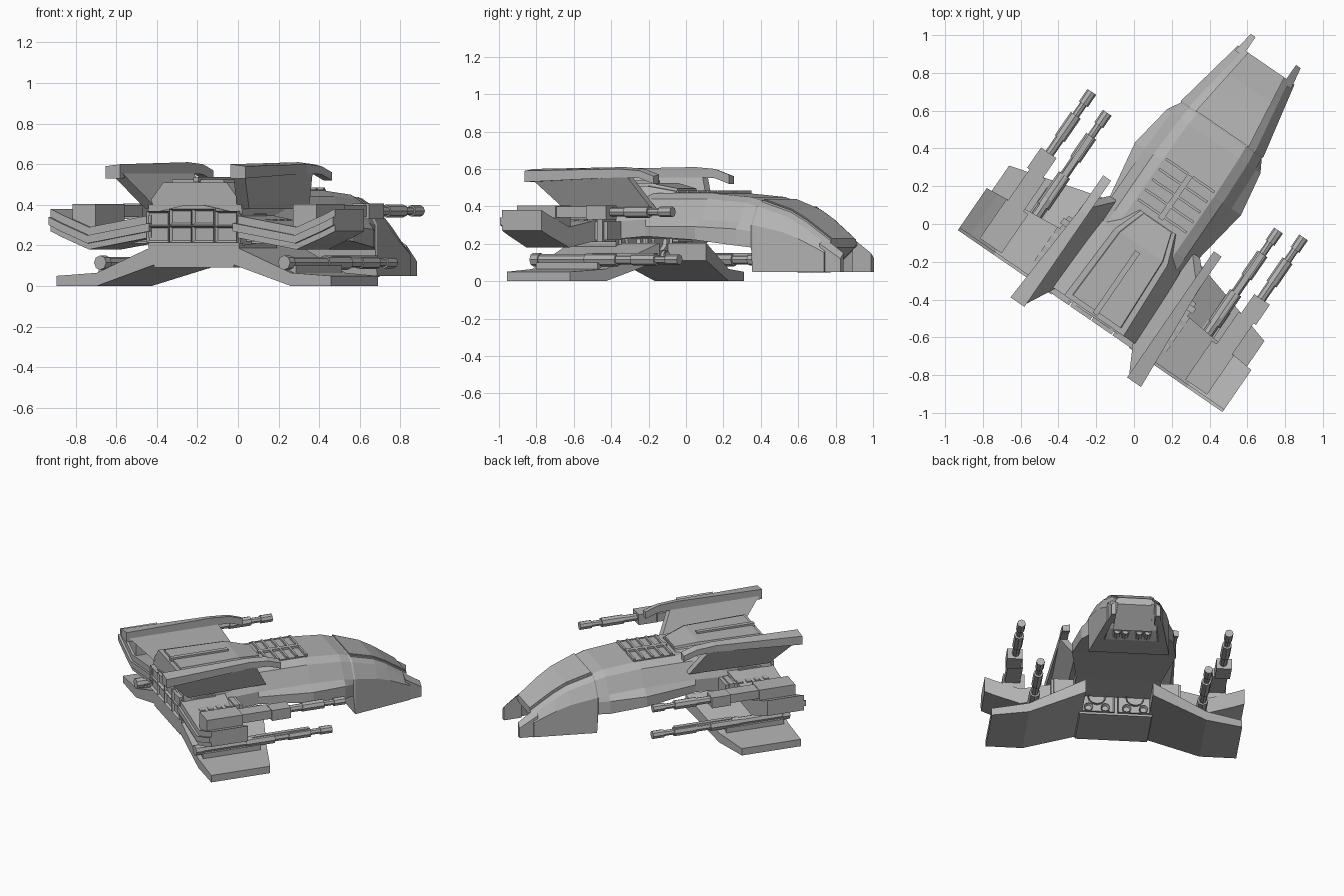
import bpy, bmesh, math
from mathutils import Matrix

cube = bpy.data.objects.get("Cube")
if cube:
    bpy.data.objects.remove(cube, do_unlink=True)

colour = (0.45, 0.45, 0.45, 1)
grey = bpy.data.materials.new("hull grey")
grey.use_nodes = True
grey.diffuse_color = colour
grey.node_tree.nodes["Principled BSDF"].inputs["Base Color"].default_value = colour

# Ship is modelled with its nose along +y, then turned to its heading
HEADING = Matrix.Rotation(math.radians(-34.5), 4, 'Z') @ Matrix.Translation((0.1, 0, 0))


def finish(name, bm, mirror=False):
    bmesh.ops.recalc_face_normals(bm, faces=bm.faces)
    mesh = bpy.data.meshes.new(name)
    bm.to_mesh(mesh)
    bm.free()
    mesh.materials.append(grey)
    ob = bpy.data.objects.new(name, mesh)
    bpy.context.collection.objects.link(ob)
    ob.matrix_world = HEADING
    if mirror:
        ob.modifiers.new("Mirror", 'MIRROR').use_axis[0] = True
    return ob


def loft(name, rings, mirror=False):
    """Skin a row of closed rings of (x, y, z) points and cap the ends."""
    bm = bmesh.new()
    rows = [[bm.verts.new(point) for point in ring] for ring in rings]
    for back, front in zip(rows, rows[1:]):
        for i in range(len(back)):
            bm.faces.new((back[i - 1], back[i], front[i], front[i - 1]))
    bm.faces.new(rows[0])
    bm.faces.new(rows[-1])
    return finish(name, bm, mirror)


def body(name, sections):
    """Symmetric loft along y from half outlines of (x, z)."""
    return loft(name, [[(x, y, z) for x, z in half] + [(-x, y, z) for x, z in reversed(half)]
                       for y, half in sections])


def wing(name, stations, rear, front):
    """Plate lofted outward; rear and front give its edges at each x."""
    return loft(name, [[(x, rear(x), low), (x, rear(x), high), (x, front(x), high), (x, front(x), low)]
                       for x, low, high in stations], mirror=True)


def add_box(bm, centre, size):
    matrix = Matrix.Translation(centre) @ Matrix.Diagonal((*size, 1))
    return bmesh.ops.create_cube(bm, size=1, matrix=matrix)["verts"]


def box(name, centre, size, mirror=False):
    bm = bmesh.new()
    add_box(bm, centre, size)
    return finish(name, bm, mirror)


def add_rod(bm, centre, length, radius, sides=8):
    matrix = Matrix.Translation(centre) @ Matrix.Rotation(-math.pi / 2, 4, 'X')
    return bmesh.ops.create_cone(bm, cap_ends=True, segments=sides, radius1=radius,
                                 radius2=radius, depth=length, matrix=matrix)["verts"]


def sink(bm, verts, direction, width, depth):
    """Inset the face looking along y in the given direction and push it in."""
    bm.normal_update()
    faces = {f for v in verts for f in v.link_faces if f.normal.y * direction > 0.9}
    bmesh.ops.inset_region(bm, faces=list(faces), thickness=width)
    for v in {v for f in faces for v in f.verts}:
        v.co.y -= direction * depth


def hull_half(width, top, floor, roof, bulge=0):
    """Crowned top, creased shoulder, upright side, and underside up to roof."""
    side = width + bulge
    return [(width * 0.6, top), (width * 0.8, top - 0.03), (width, top * 0.7), (side, top * 0.62),
            (side, floor), (width * 0.78, floor), (width * 0.74, roof)]


# Main hull: rear with side bulges, then drooping nose undercut between its cheeks
NOSE = [(y, 0.4 - y / 5, top, roof) for y, top, roof in
        ((0.68, 0.43, 0.05), (0.85, 0.375, 0.05), (0.94, 0.325, 0.08), (1.09, 0.22, 0.19))]
rear_hull = [(y, hull_half(width, top, floor, floor, bulge)) for y, width, top, floor, bulge in [
    (-0.5, 0.28, 0.43, 0.2, 0), (0, 0.28, 0.47, 0.24, 0), (0.36, 0.28, 0.47, 0.22, 0.06),
    (0.6, 0.27, 0.45, 0.19, 0.03), (0.67, 0.26, 0.43, 0.18, 0)]]
body("main_hull", rear_hull + [(y, hull_half(width, top, 0.05, roof))
                               for y, width, top, roof in NOSE])
loft("nose_cheek", [[(0.13, y, 0.05), (outer, y, 0.05), (outer, y, high - 0.03), (0.13, y, high)]
                    for y, outer, high in ((1.06, 0.18, 0.23), (1.18, 0.16, 0.15))], mirror=True)

# Cockpit canopy: a frame plate with a smaller pane on it
for name, share, lift in (("canopy_frame", 0.64, 0.004), ("canopy_pane", 0.58, 0.009)):
    body(name, [(y, [(width * share, top + lift), (width * share, top - 0.02)])
                for y, width, top, roof in NOSE])

# Undercut chin window and the sensors behind it
body("chin_window", [(y, [(width * 0.6, roof - 0.01), (width * 0.6, roof)])
                     for y, width, top, roof in NOSE[-2:]])
bm = bmesh.new()
for x in (-0.1, -0.045, 0.045, 0.1):
    sink(bm, add_rod(bm, (x, 0.9, 0.07), 0.07, 0.025), 1, 0.007, 0.012)
finish("chin_sensors", bm)

# Slatted cooling grille behind the cockpit
bm = bmesh.new()
for side in (-1, 1):
    for row in range(5):
        add_box(bm, (side * 0.085, 0.12 + row * 0.065, 0.465), (0.14, 0.014, 0.04))
    add_box(bm, (side * 0.16, 0.24, 0.46), (0.01, 0.28, 0.03))
add_box(bm, (0, 0.24, 0.465), (0.03, 0.28, 0.04))
finish("cooling_grille", bm)

# Dorsal block, raised plate and ridge
DORSAL = ((-0.52, 0.19, 0.51), (-0.08, 0.17, 0.51), (0.08, 0.11, 0.48))
body("dorsal_block", [(y, [(w, z), (w * 1.45, z - 0.1), (w * 1.5, 0.34)]) for y, w, z in DORSAL])
body("dorsal_plate", [(y * 0.95, [(w * 0.8, z + 0.015), (w * 0.85, z - 0.02)]) for y, w, z in DORSAL])
box("dorsal_ridge", (0, -0.31, 0.525), (0.03, 0.4, 0.025))

# Tail block with two rows of engine cells
body("tail_block", [(y, [(0.05, 0.4), (0.28, 0.355), (0.28, 0.21), (0.1, 0.19)])
                    for y in (-0.53, -0.3)])
bm = bmesh.new()
for x in (-0.205, -0.068, 0.068, 0.205):
    for z in (0.255, 0.345 - abs(x) * 0.07):
        sink(bm, add_box(bm, (x, -0.525, z), (0.13, 0.05, 0.08)), -1, 0.014, 0.014)
finish("engine_cells", bm)

# Belly with forward intakes
body("belly", [(y, [(0.27, 0.3), (0.27, 0.19), (0.235, 0.09)]) for y in (-0.53, -0.2)])
bm = bmesh.new()
for x in (-0.125, 0.125):
    sink(bm, add_box(bm, (x, -0.2, 0.2), (0.23, 0.03, 0.19)), 1, 0.01, 0.015)
    for shift, z, radius in ((0, 0.22, 0.06), (-0.055, 0.135, 0.028), (0.055, 0.135, 0.028)):
        sink(bm, add_rod(bm, (x + shift, -0.2, z), 0.04, radius, 12), 1, 0.01, 0.025)
finish("belly_intakes", bm)

# Upper wings: drooping, then rising to a thick tip
UPPER = ((0.25, 0.24), (0.62, 0.18), (0.78, 0.24), (0.85, 0.27))
wing("upper_wing", [(x, z, z + 0.11) for x, z in UPPER],
     lambda x: -0.54, lambda x: -0.2 - x / 10)
wing("upper_wing_rear_trim", [(x, z + 0.03, z + 0.07) for x, z in UPPER],
     lambda x: -0.555, lambda x: -0.5)

# Lower wings: sloping down to flat feet
wing("lower_wing", ((0.22, 0.11, 0.205), (0.58, 0, 0.065), (0.82, 0, 0.05)),
     lambda x: -0.53, lambda x: 0.11 - x * 0.28)

# Ribbed vents between hull and upper wing
bm = bmesh.new()
add_box(bm, (0.34, -0.32, 0.27), (0.14, 0.32, 0.1))
for row in range(5):
    add_box(bm, (0.36, -0.44 + row * 0.06, 0.27), (0.13, 0.035, 0.12))
finish("side_vents", bm, mirror=True)

# Tall tail fins with drooping tips, on slanted pylons
fin_rings = []
for y, low, high in ((-0.69, 0.53, 0.6), (-0.1, 0.555, 0.61), (0.03, 0.55, 0.6), (0.12, 0.52, 0.57)):
    outer = 0.38 - min(0, y + 0.2) * 0.08
    fin_rings.append([(0.33, y, low), (outer, y, low), (outer, y, high - 0.01), (0.33, y, high)])
loft("tail_fin", fin_rings, mirror=True)
loft("fin_pylon", [[(inner, rear, z), (outer, rear, z), (outer - 0.02, front, z), (inner, front, z)]
                   for inner, outer, rear, front, z in
                   ((0.33, 0.4, -0.67, -0.05, 0.555), (0.24, 0.31, -0.5, 0.05, 0.38))], mirror=True)

# Cannon housings on the upper wings
box("cannon_housing", (0.66, -0.4, 0.33), (0.14, 0.25, 0.15), mirror=True)
box("housing_neck", (0.67, -0.18, 0.37), (0.1, 0.22, 0.06), mirror=True)
box("housing_collar", (0.685, -0.01, 0.368), (0.1, 0.13, 0.075), mirror=True)


def cannon(name, x, start, z, parts):
    """Chain of rods of (length, radius) running forward from start."""
    bm = bmesh.new()
    for length, radius in parts:
        add_rod(bm, (x, start + length / 2, z), length, radius)
        start += length
    return finish(name, bm, mirror=True)


barrel = [(0.1, 0.025), (0.15, 0.032), (0.07, 0.02), (0.08, 0.028)]
cannon("upper_cannon", 0.68, 0.05, 0.37, barrel)
cannon("lower_cannon", 0.55, -0.545, 0.115,
       [(0.05, 0.036), (0.3, 0.029), (0.2, 0.036)] + barrel)
box("lower_cannon_mount", (0.55, -0.3, 0.07), (0.08, 0.4, 0.06), mirror=True)
box("lower_cannon_rail", (0.55, 0.05, 0.135), (0.03, 0.4, 0.03), mirror=True)
